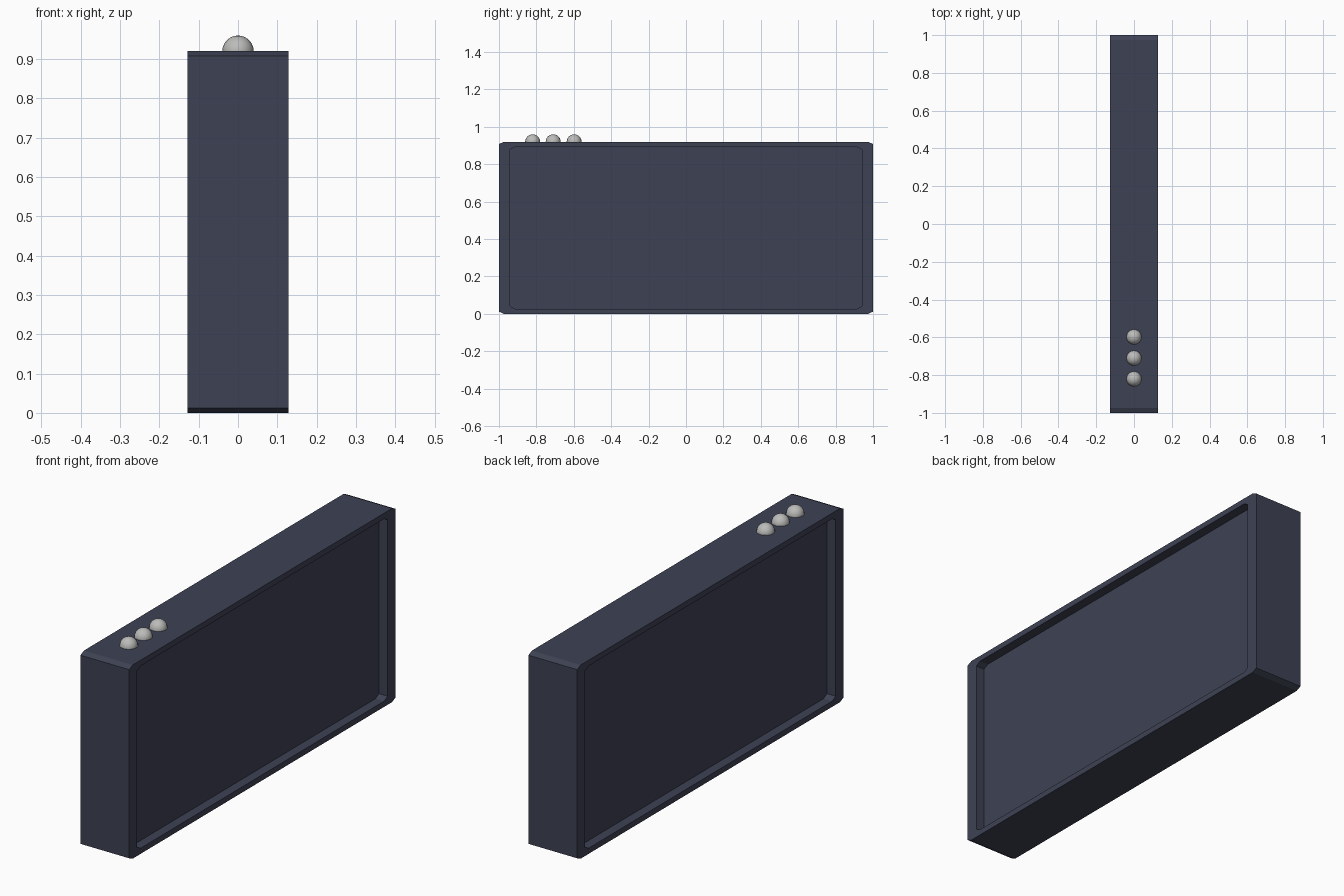
import bpy
import bmesh

cube = bpy.data.objects.get("Cube")
if cube:
    bpy.data.objects.remove(cube, do_unlink=True)


def material(name, rgb):
    mat = bpy.data.materials.new(name)
    mat.use_nodes = True
    mat.diffuse_color = (*rgb, 1)
    mat.node_tree.nodes["Principled BSDF"].inputs["Base Color"].default_value = (*rgb, 1)
    return mat


def outline(y, low, high, cut_y, cut_z):
    """Rectangle in the side plane with its four corners cut."""
    return [(-y + cut_y, low), (y - cut_y, low), (y, low + cut_z), (y, high - cut_z),
            (y - cut_y, high), (-y + cut_y, high), (-y, high - cut_z), (-y, low + cut_z)]


HALF_WIDTH, HEIGHT, RECESS = 0.128, 0.92, 0.045
slate = material("slate blue", (0.048, 0.054, 0.088))
silver = material("light grey", (0.5, 0.5, 0.49))

# Case: rim, panel walls and panel on each side, joined by the outer band
outer = outline(1.0, 0, HEIGHT, 0.026, 0.012)
inner = outline(0.94, 0.027, 0.893, 0.026, 0.014)
bm = bmesh.new()


def ring(points, x):
    return [bm.verts.new((x, y, z)) for y, z in points]


def bridge(a, b):
    for i in range(len(a)):
        j = (i + 1) % len(a)
        bm.faces.new((a[i], a[j], b[j], b[i]))


rims = []
for side in (-1, 1):
    rim = ring(outer, side * HALF_WIDTH)
    lip = ring(inner, side * HALF_WIDTH)
    floor = ring(inner, side * (HALF_WIDTH - RECESS))
    bridge(rim, lip)
    bridge(lip, floor)
    bm.faces.new(floor)
    rims.append(rim)
bridge(*rims)
bmesh.ops.recalc_face_normals(bm, faces=bm.faces)
mesh = bpy.data.meshes.new("case")
bm.to_mesh(mesh)
bm.free()
mesh.materials.append(slate)
case = bpy.data.objects.new("case", mesh)
bpy.context.collection.objects.link(case)

# Row of domed buttons on top
for name, y in (("front", -0.82), ("middle", -0.71), ("rear", -0.598)):
    bpy.ops.mesh.primitive_uv_sphere_add(segments=16, ring_count=12, radius=0.04,
                                         location=(0, y, HEIGHT))
    button = bpy.context.object
    button.name = name + "_button"
    button.data.materials.append(silver)
    bpy.ops.object.shade_smooth_by_angle()
